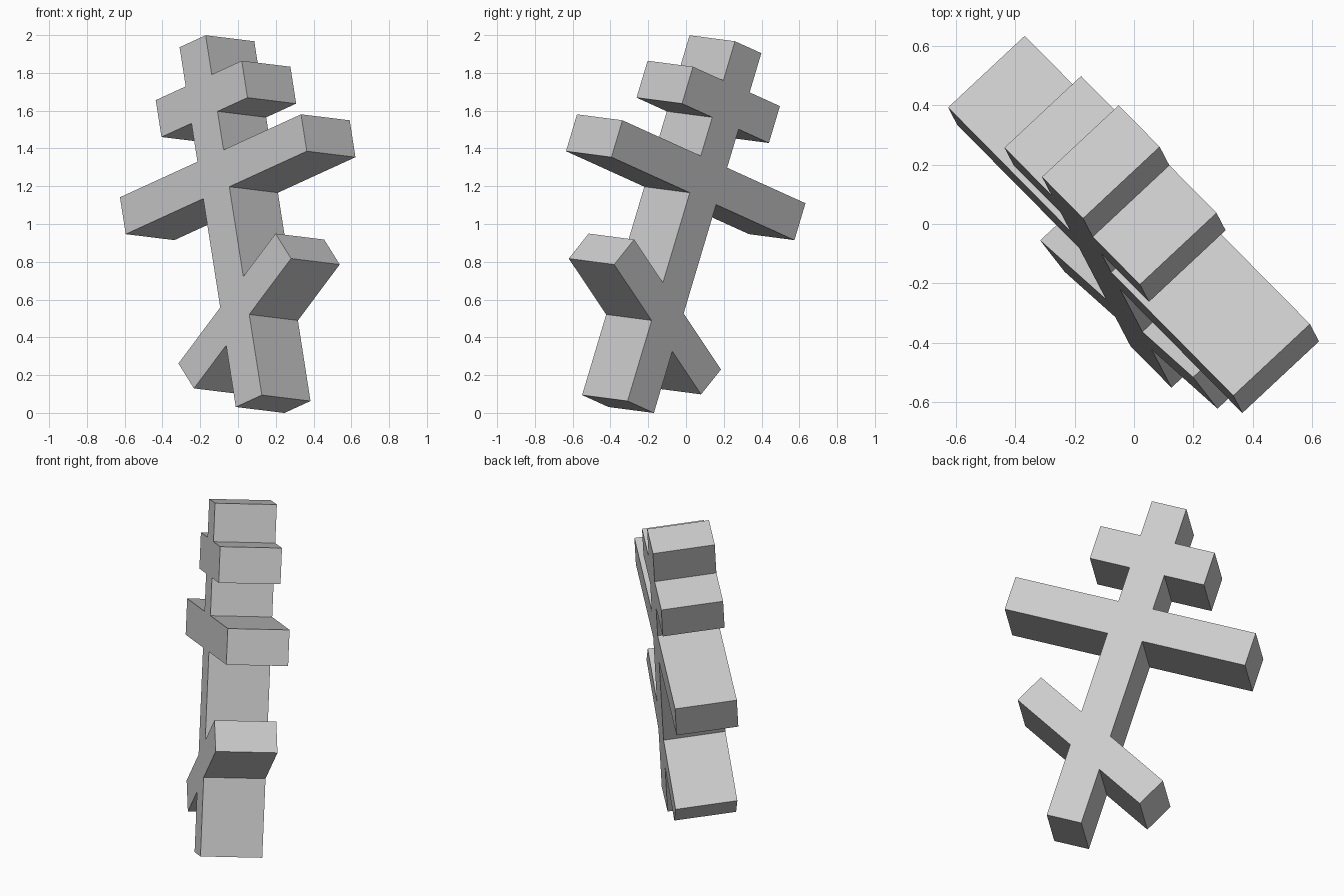
import bpy, bmesh, math
from mathutils import Matrix, Vector

cube = bpy.data.objects.get("Cube")
if cube:
    bpy.data.objects.remove(cube, do_unlink=True)

HEIGHT, HALF_W, DEPTH = 2.01, 0.103, 0.354

# Slanted foot bar
FOOT_Z, FOOT_HALF, FOOT_THICK = 0.503, 0.487, 0.094
ANGLE = math.radians(27.2)


def foot_corner(along, across):
    return (along * math.cos(ANGLE) - across * math.sin(ANGLE),
            FOOT_Z + along * math.sin(ANGLE) + across * math.cos(ANGLE))


def foot_joint(x, side):
    return (x, FOOT_Z + x * math.tan(ANGLE) + side * FOOT_THICK / math.cos(ANGLE))


def foot_outline(s):
    """Foot bar outline on one side of the post, bottom to top."""
    return [foot_joint(s * HALF_W, -1), foot_corner(s * FOOT_HALF, -FOOT_THICK),
            foot_corner(s * FOOT_HALF, FOOT_THICK), foot_joint(s * HALF_W, 1)]


def arm_outline(s):
    """Level arms and post top on one side, bottom to top."""
    points = []
    for half, z in ((0.716, 1.267), (0.34, 1.688)):
        low, high = z - HALF_W, z + HALF_W
        points += [(s * HALF_W, low), (s * half, low), (s * half, high), (s * HALF_W, high)]
    return points + [(s * HALF_W, HEIGHT)]


def side(s):
    return [(s * HALF_W, 0)] + foot_outline(s) + arm_outline(s)


# Extrude the whole outline through its depth
outline = side(1) + side(-1)[::-1]
bm = bmesh.new()
face = bm.faces.new([bm.verts.new((x, -DEPTH / 2, z)) for x, z in outline])
extruded = bmesh.ops.extrude_face_region(bm, geom=[face])
moved = [v for v in extruded["geom"] if isinstance(v, bmesh.types.BMVert)]
bmesh.ops.translate(bm, verts=moved, vec=(0, DEPTH, 0))
bmesh.ops.recalc_face_normals(bm, faces=bm.faces)

# Lean the cross
up = Vector((-0.148, 0.283, 0.9475)).normalized()
across = Vector((0.669, -0.676, 0.307))
through = up.cross(across).normalized()
across = through.cross(up)
lean = Matrix((across, through, up)).transposed().to_4x4()
bm.transform(Matrix.Translation((0.186, -0.36, 0.047)) @ lean)

mesh = bpy.data.meshes.new("three_bar_cross")
bm.to_mesh(mesh)
bm.free()
cross = bpy.data.objects.new("three_bar_cross", mesh)
bpy.context.collection.objects.link(cross)

# Plain grey
grey = bpy.data.materials.new("light_grey")
grey.use_nodes = True
colour = (0.6, 0.6, 0.6, 1)
grey.diffuse_color = colour
grey.node_tree.nodes["Principled BSDF"].inputs["Base Color"].default_value = colour
mesh.materials.append(grey)
